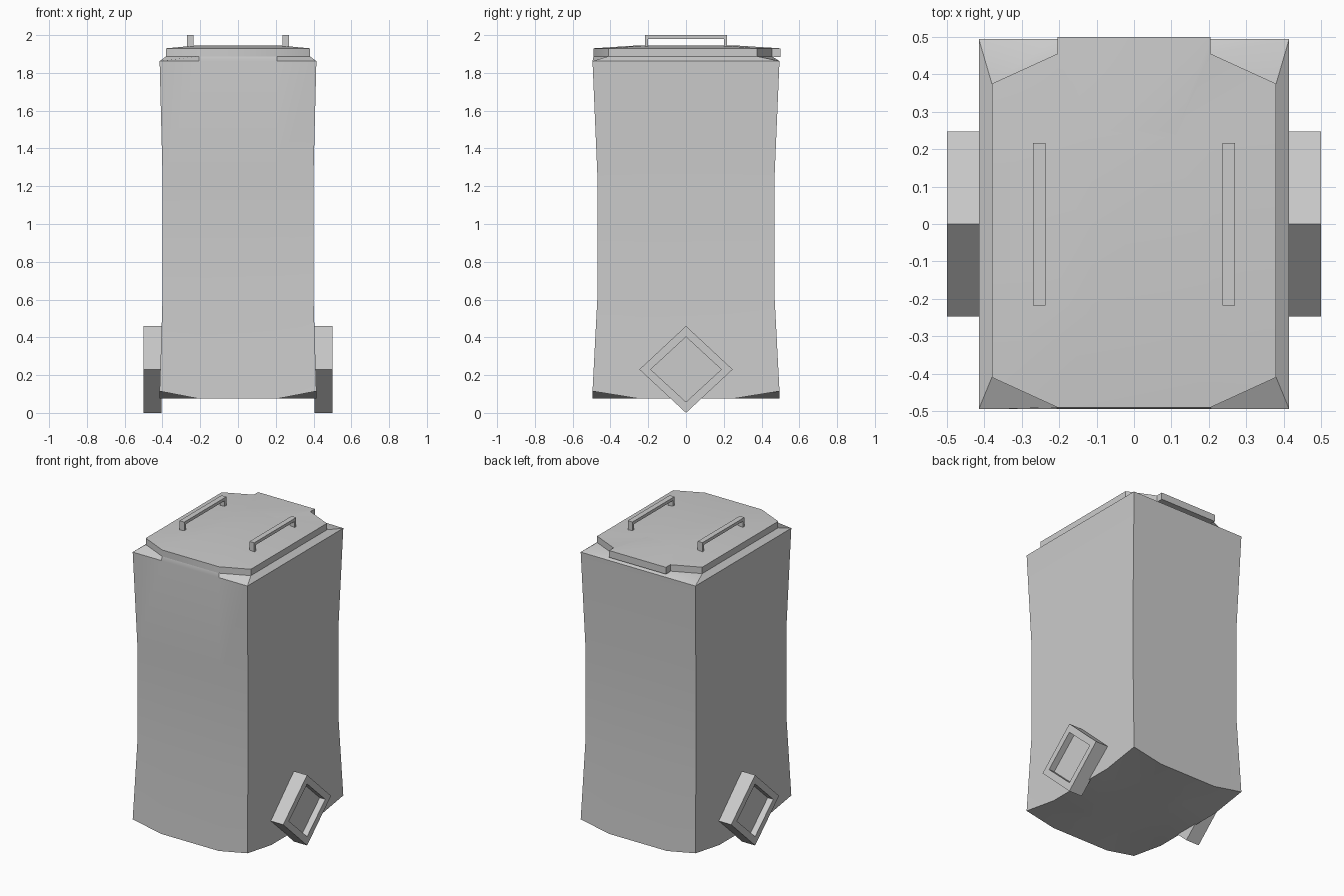
import bpy, bmesh, math

if "Cube" in bpy.data.objects:
    bpy.data.objects.remove(bpy.data.objects["Cube"])


def loft(name, rings, mirror=False, cap_first=True):
    """Skin equal-length rings of 3D points and close both ends."""
    bm = bmesh.new()
    vs = [[bm.verts.new(p) for p in r] for r in rings]
    n = len(rings[0])
    for a, b in zip(vs, vs[1:]):
        for i in range(n):
            j = (i + 1) % n
            bm.faces.new((a[i], a[j], b[j], b[i]))
    if cap_first:
        bm.faces.new(vs[0][::-1])
    bm.faces.new(vs[-1])
    return finish(name, bm, mirror)


def finish(name, bm, mirror=False):
    bmesh.ops.recalc_face_normals(bm, faces=bm.faces)
    me = bpy.data.meshes.new(name)
    bm.to_mesh(me)
    bm.free()
    ob = bpy.data.objects.new(name, me)
    bpy.context.collection.objects.link(ob)
    if mirror:
        ob.modifiers.new("mirror", 'MIRROR').use_axis[0] = True
    bpy.ops.object.select_all(action='DESELECT')
    ob.select_set(True)
    bpy.context.view_layer.objects.active = ob
    bpy.ops.object.shade_smooth_by_angle(angle=math.radians(25))
    return ob


# Body: waisted box, three segments per side
PATTERN = [(-1, -1), (-.5, -1), (.5, -1), (1, -1), (1, -.5), (1, .5),
           (1, 1), (.5, 1), (-.5, 1), (-1, 1), (-1, .5), (-1, -.5)]


def section(hx, hy, z, corner_lift=0):
    return [(hx * x, hy * y, z + (corner_lift if abs(x * y) == 1 else 0))
            for x, y in PATTERN]


# Shoulder ring lies under the lid outline
shoulder = []
for x, y in PATTERN:
    if abs(x) == .5:
        p = (.41 * x, -.49 if y < 0 else .455)
    else:
        p = (.38 * x, {-1: -.41, 1: .375}.get(y, .46 * y))
    shoulder.append((*p, 1.888))

loft("bin_body", [
    section(.207, .247, .075),
    section(.415, .495, .075, .04),
    section(.399, .468, .63),
    section(.399, .468, 1.23),
    section(.415, .495, 1.862),
    shoulder])

# Lid: chamfered panel with a rear hinge tab and a slight crown
half = [(.205, -.49), (.38, -.41), (.38, .375), (.205, .455), (.205, .5)]
outline = half + [(-x, y) for x, y in reversed(half)]
loft("lid", [
    [(x, y, 1.885) for x, y in outline],
    [(x, y, 1.93) for x, y in outline],
    [(x * .55, y * .5, 1.946) for x, y in outline]])


# Lid handles: one bar on two posts, as a single U profile
u = [(-.218, 1.925), (-.218, 2), (.216, 2), (.216, 1.925),
     (.2, 1.925), (.2, 1.98), (-.202, 1.98), (-.202, 1.925)]
loft("lid_handles", [[(x, y, z) for y, z in u] for x in (.236, .27)], mirror=True)


# Wheels: four-sided with a recessed hub
def diamond(x, ry, rz):
    return [(x, -ry, .23), (x, 0, .23 - rz), (x, ry, .23), (x, 0, .23 + rz)]


loft("wheels", [
    diamond(.405, .247, .23),
    diamond(.5, .247, .23),
    diamond(.5, .187, .172),
    diamond(.46, .187, .172)], mirror=True)
